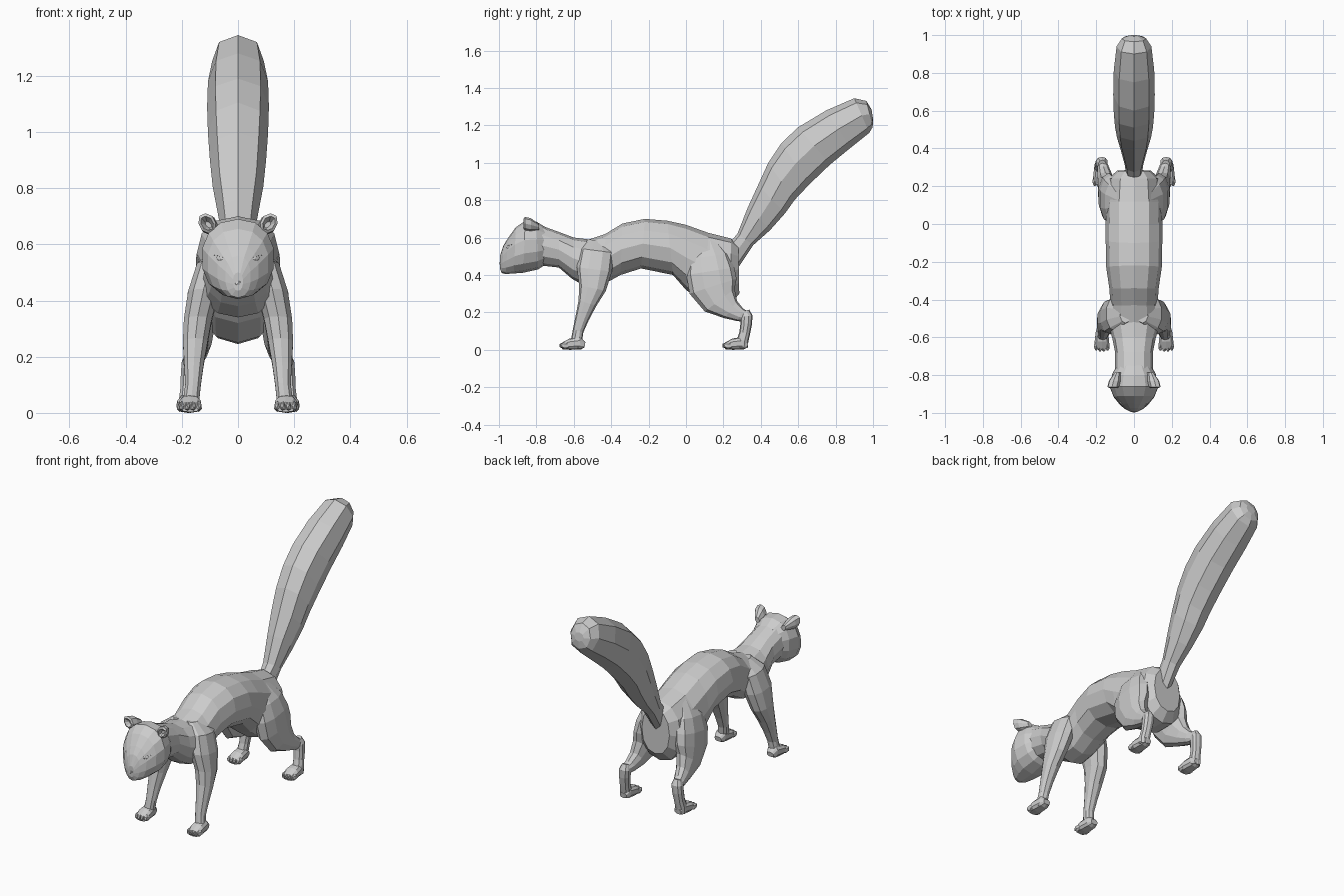
import bpy, bmesh
from math import sin, cos, pi, copysign
from mathutils import Vector, Matrix


def finish(name, bm, mirror=False):
    bmesh.ops.recalc_face_normals(bm, faces=bm.faces)
    me = bpy.data.meshes.new(name)
    bm.to_mesh(me)
    bm.free()
    ob = bpy.data.objects.new(name, me)
    bpy.context.collection.objects.link(ob)
    if mirror:
        ob.modifiers.new("mirror", 'MIRROR').use_mirror_merge = False
    return ob


def skin(bm, rings, sides, power=0.9):
    """Skin rings given as (centre, up half-axis, half width in x)."""
    def sp(v):
        return copysign(abs(v) ** power, v)
    loops = []
    for c, up, w in rings:
        c, up = Vector(c), Vector(up)
        loops.append([bm.verts.new(c + up * sp(cos(2 * pi * i / sides))
                      + Vector((w * sp(sin(2 * pi * i / sides)), 0, 0)))
                      for i in range(sides)])
    for a, b in zip(loops, loops[1:]):
        for i in range(sides):
            j = (i + 1) % sides
            bm.faces.new((a[i], a[j], b[j], b[i]))
    bm.faces.new(loops[0])
    bm.faces.new(loops[-1])


def profile(sections, x=0):
    """Rings from side-view rows: top y, top z, bottom y, bottom z, half width."""
    return [((x, (yt + yb) / 2, (zt + zb) / 2), (0, (yt - yb) / 2, (zt - zb) / 2), w)
            for yt, zt, yb, zb, w in sections]


def limb(path):
    """Rings across a path of rows: x, y, z, half width, half depth."""
    rings = []
    for i, (x, y, z, w, d) in enumerate(path):
        a, b = path[max(i - 1, 0)], path[min(i + 1, len(path) - 1)]
        t = Vector((0, b[1] - a[1], b[2] - a[2])).normalized()
        rings.append(((x, y, z), Vector((0, t.z, -t.y)) * d, w))
    return rings


def part(name, rings, sides, mirror=False, power=0.9):
    bm = bmesh.new()
    skin(bm, rings, sides, power)
    return finish(name, bm, mirror)


def blob(bm, loc, size, turn=0, sub=1):
    m = Matrix.Translation(loc) @ Matrix.Rotation(turn, 4, 'Z') @ Matrix.Diagonal((*size, 1))
    bmesh.ops.create_icosphere(bm, subdivisions=sub, radius=1, matrix=m)


# Arched torso and neck
part("torso", profile([
    (0.28, 0.56, 0.285, 0.30, 0.09),
    (0.24, 0.595, 0.24, 0.245, 0.135),
    (0.12, 0.625, 0.10, 0.25, 0.147),
    (0.0, 0.668, 0.0, 0.32, 0.15),
    (-0.1, 0.69, -0.07, 0.40, 0.15),
    (-0.22, 0.70, -0.24, 0.435, 0.147),
    (-0.34, 0.675, -0.35, 0.40, 0.13),
    (-0.43, 0.62, -0.44, 0.35, 0.125),
    (-0.52, 0.59, -0.54, 0.34, 0.135),
    (-0.60, 0.60, -0.61, 0.38, 0.115),
    (-0.68, 0.63, -0.68, 0.44, 0.10),
    (-0.79, 0.67, -0.77, 0.45, 0.10)]), 12)

# Wedge-shaped head
part("head", profile([
    (-0.75, 0.655, -0.73, 0.47, 0.085),
    (-0.80, 0.685, -0.79, 0.43, 0.118),
    (-0.86, 0.69, -0.87, 0.412, 0.13),
    (-0.91, 0.655, -0.92, 0.408, 0.11),
    (-0.95, 0.60, -0.965, 0.405, 0.074),
    (-0.975, 0.56, -0.985, 0.41, 0.046),
    (-0.995, 0.50, -0.995, 0.435, 0.018)]), 14)

# Nose and eyes
bm = bmesh.new()
blob(bm, (0, -0.984, 0.462), (0.02, 0.016, 0.013))
finish("nose", bm)
bm = bmesh.new()
blob(bm, (0.064, -0.943, 0.548), (0.024, 0.012, 0.012), 0.8, 2)
finish("eyes", bm, True)
part("brows", [((0.036, -0.964, 0.548), (0, 0, 0.004), 0.004),
               ((0.058, -0.947, 0.562), (0, 0.008, 0.007), 0.008),
               ((0.080, -0.928, 0.566), (0, 0.008, 0.007), 0.008),
               ((0.100, -0.905, 0.556), (0, 0, 0.004), 0.004)], 6, True)

# Cupped ears
part("ears", [((x, y, z), (0.006, 0, r * 1.15), r) for x, y, z, r in (
    (0.085, -0.785, 0.655, 0.015), (0.102, -0.83, 0.668, 0.031),
    (0.11, -0.862, 0.675, 0.031), (0.11, -0.868, 0.675, 0.022),
    (0.105, -0.845, 0.67, 0.01))], 8, True)

# Bushy tail
part("tail", profile([
    (0.23, 0.57, 0.28, 0.44, 0.04),
    (0.275, 0.62, 0.36, 0.56, 0.05),
    (0.33, 0.76, 0.45, 0.64, 0.07),
    (0.385, 0.88, 0.53, 0.73, 0.09),
    (0.44, 1.0, 0.58, 0.80, 0.10),
    (0.51, 1.105, 0.66, 0.885, 0.107),
    (0.60, 1.19, 0.77, 0.99, 0.11),
    (0.75, 1.28, 0.88, 1.08, 0.107),
    (0.90, 1.345, 0.98, 1.16, 0.092),
    (0.965, 1.33, 0.998, 1.19, 0.065),
    (0.992, 1.285, 1.0, 1.235, 0.03)]), 8)

# Front legs, tapering into the shoulders
part("front_legs", limb([
    (0.045, -0.47, 0.585, 0.03, 0.055),
    (0.095, -0.475, 0.53, 0.053, 0.09),
    (0.122, -0.49, 0.43, 0.058, 0.095),
    (0.143, -0.50, 0.33, 0.052, 0.073),
    (0.152, -0.527, 0.25, 0.046, 0.05),
    (0.157, -0.555, 0.17, 0.036, 0.037),
    (0.16, -0.577, 0.10, 0.029, 0.029),
    (0.166, -0.585, 0.05, 0.03, 0.03),
    (0.17, -0.587, 0.012, 0.03, 0.03)]), 10, True)

# Hind legs: thigh tapering into the hip, then upright shank below the hock
part("thighs", limb([
    (0.06, 0.11, 0.585, 0.03, 0.05),
    (0.10, 0.12, 0.50, 0.056, 0.11),
    (0.122, 0.13, 0.42, 0.06, 0.13),
    (0.133, 0.145, 0.34, 0.056, 0.132),
    (0.142, 0.18, 0.265, 0.05, 0.10),
    (0.152, 0.24, 0.215, 0.042, 0.057),
    (0.162, 0.29, 0.187, 0.034, 0.037),
    (0.168, 0.33, 0.175, 0.024, 0.027)]), 10, True)
part("shanks", limb([
    (0.168, 0.315, 0.208, 0.02, 0.024),
    (0.17, 0.323, 0.18, 0.032, 0.033),
    (0.173, 0.322, 0.14, 0.032, 0.031),
    (0.177, 0.314, 0.09, 0.029, 0.029),
    (0.18, 0.303, 0.05, 0.031, 0.031),
    (0.18, 0.30, 0.012, 0.03, 0.03)]), 10, True)

# Paws with four toes each
for name, x, y in (("front_paws", 0.17, -0.683), ("hind_paws", 0.178, 0.188)):
    bm = bmesh.new()
    skin(bm, profile([
        (y + 0.145, 0.04, y + 0.14, 0.012, 0.022),
        (y + 0.115, 0.07, y + 0.12, 0.001, 0.033),
        (y + 0.06, 0.06, y + 0.06, 0.0, 0.04),
        (y + 0.02, 0.038, y + 0.02, 0.003, 0.034)], x), 10, 0.75)
    for i in range(4):
        dx = (i - 1.5) * 0.02
        blob(bm, (x + dx, y + 0.029 + abs(dx) * 0.3, 0.023), (0.013, 0.029, 0.02))
    finish(name, bm, True)
